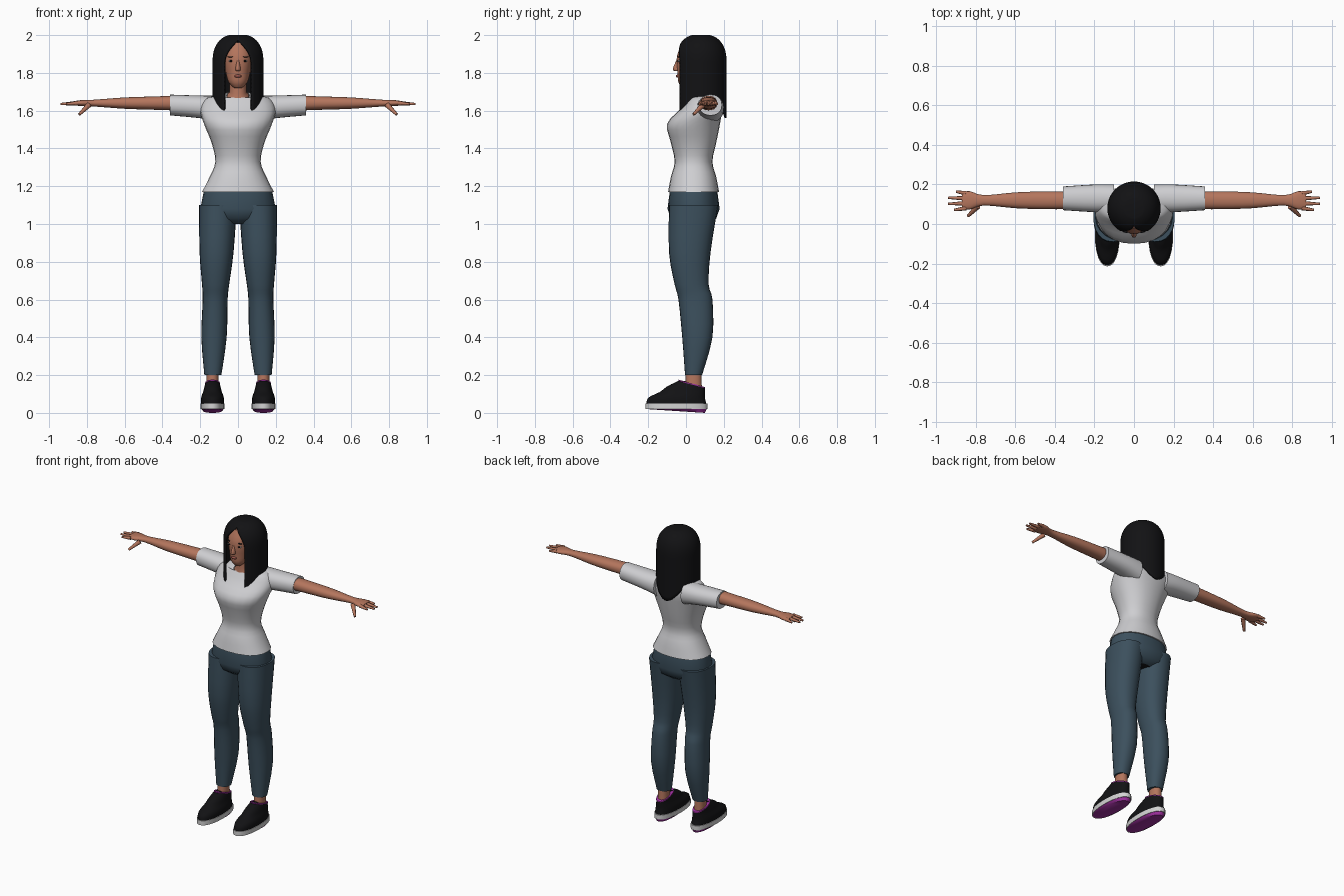
import bpy, bmesh, math
from mathutils import Matrix, Vector

cube = bpy.data.objects.get("Cube")
if cube:
    bpy.data.objects.remove(cube, do_unlink=True)


def material(name, red, green, blue):
    mat = bpy.data.materials.new(name)
    mat.use_nodes = True
    mat.diffuse_color = (red, green, blue, 1)
    shader = mat.node_tree.nodes["Principled BSDF"]
    shader.inputs["Base Color"].default_value = mat.diffuse_color
    shader.inputs["Roughness"].default_value = 0.8
    return mat


SKIN = material("skin", 0.46, 0.18, 0.11)
LIP = material("lip", 0.32, 0.09, 0.07)
BLACK = material("black", 0.006, 0.006, 0.007)
SHIRT = material("light_grey_cloth", 0.62, 0.62, 0.64)
DENIM = material("blue_denim", 0.045, 0.08, 0.11)
SOLE = material("white_rubber", 0.65, 0.65, 0.65)
PURPLE = material("purple_rubber", 0.36, 0.03, 0.36)


def finish(name, bm, mat, mirror=False):
    """Turn a bmesh into a smooth-shaded object, mirrored across x if asked."""
    bmesh.ops.recalc_face_normals(bm, faces=bm.faces)
    mesh = bpy.data.meshes.new(name)
    bm.to_mesh(mesh)
    bm.free()
    mesh.materials.append(mat)
    for face in mesh.polygons:
        face.use_smooth = True
    mesh.set_sharp_from_angle(angle=math.radians(60))
    ob = bpy.data.objects.new(name, mesh)
    bpy.context.collection.objects.link(ob)
    if mirror:
        ob.modifiers.new("mirror", 'MIRROR')
    return ob


def refine(rows, steps):
    """Pass a smooth spline through the rings."""
    padded = [rows[0], *rows, rows[-1]]
    for a, b, c, d in zip(padded, padded[1:], padded[2:], padded[3:]):
        for i in range(steps):
            t = i / steps
            bend = a * 2 - b * 5 + c * 4 - d
            twist = (b - c) * 3 + d - a
            yield b + ((c - a) * t + bend * t ** 2 + twist * t ** 3) / 2
    yield rows[-1]


def loft(name, mat, centre, rings, axis='Z', sides=24, steps=3, lean=0,
         mirror=False, open_top=False):
    """Skin rings of (position, radius, radius, optional shift and tilt)."""
    bm = bmesh.new()
    rows = [Vector((list(ring) + [0, 0])[:5]) for ring in rings]
    loops = []
    for pos, radius_a, radius_b, shift, tilt in refine(rows, steps):
        loop = []
        for i in range(sides):
            angle = math.tau * i / sides
            c, s = math.cos(angle), math.sin(angle)
            # Slightly squared oval
            a = centre[0] + lean * (pos - rows[0][0]) + radius_a * math.copysign(abs(c) ** 0.9, c)
            b = centre[1] + shift + radius_b * math.copysign(abs(s) ** 0.9, s)
            along = pos + tilt * s
            loop.append(bm.verts.new((a, b, along) if axis == 'Z' else (along, a, b)))
        loops.append(loop)
    for low, high in zip(loops, loops[1:]):
        for i in range(sides):
            bm.faces.new((low[i - 1], low[i], high[i], high[i - 1]))
    bm.faces.new(loops[0])
    if not open_top:
        bm.faces.new(loops[-1])
    return finish(name, bm, mat, mirror)


def digit(name, start, end, radius):
    """Tapered finger between two points."""
    start, end = Vector(start), Vector(end)
    path = end - start
    place = Matrix.Translation((start + end) / 2) @ path.to_track_quat('Z', 'Y').to_matrix().to_4x4()
    bm = bmesh.new()
    bmesh.ops.create_cone(bm, cap_ends=True, segments=8, radius1=radius,
                          radius2=radius / 2, depth=path.length, matrix=place)
    finish(name, bm, SKIN, mirror=True)


def blob(name, mat, centre, radii, mirror=False):
    bm = bmesh.new()
    place = Matrix.LocRotScale(Vector(centre), None, Vector(radii))
    bmesh.ops.create_uvsphere(bm, u_segments=12, v_segments=8, radius=1, matrix=place)
    finish(name, bm, mat, mirror)


# Shirt body, from hem up to the sloping neckline, and sleeves
loft("shirt_body", SHIRT, (0, .04), [
    (1.17, .19, .135), (1.25, .15, .12), (1.33, .12, .1), (1.43, .14, .12),
    (1.53, .18, .14), (1.61, .2, .11, .04), (1.67, .16, .08, .05),
    (1.68, .06, .06, .02, .03)], open_top=True)
loft("sleeves", SHIRT, (.13, 1.63), [
    (.1, .07, .07, -.02), (.2, .07, .06, -.01), (.36, .06, .055)], axis='X', mirror=True)

# Arms, palms, fingers and thumbs
loft("arms", SKIN, (.12, 1.64), [
    (.3, .045, .04), (.45, .045, .035), (.6, .04, .03), (.76, .026, .018),
    (.83, .046, .016), (.87, .04, .01)], axis='X', mirror=True)
for i, tip in enumerate((.91, .94, .94, .9)):
    y = .08 + .025 * i
    digit(f"finger_{i + 1}", (.85, y, 1.64), (tip, y + (i - 1.5) * .006, 1.635), .012)
digit("thumbs", (.79, .09, 1.63), (.84, .04, 1.58), .015)

# Trousers, with a dark patch underneath
loft("trouser_legs", DENIM, (.133, .04), [
    (.2, .045, .045), (.4, .067, .08, .02), (.6, .066, .09, .01), (.68, .072, .09, -.01),
    (.85, .09, .11, -.02), (1.1, .1, .13)], lean=-.03, mirror=True)
hips = loft("trouser_hips", DENIM, (0, .04), [
    (1, .06, .08), (1.03, .19, .12), (1.08, .2, .138), (1.18, .18, .125)], steps=1)
hips.data.materials.append(BLACK)
for face in hips.data.polygons:
    if face.normal.z < -.9:
        face.material_index = 1

# Ankles and shoes
FOOT = (.135, -.05)
loft("ankles", SKIN, (.135, .04), [(.1, .034, .045), (.25, .03, .04)], mirror=True)
loft("shoe_treads", PURPLE, FOOT, [(.01, .05, .15, 0, -.01), (.02, .06, .16)],
     steps=1, mirror=True)
loft("shoe_midsoles", SOLE, FOOT, [(.02, .063, .165), (.05, .063, .165)], steps=1, mirror=True)
loft("shoe_uppers", BLACK, FOOT, [
    (.04, .06, .16), (.08, .06, .15), (.11, .05, .12, .03), (.13, .045, .1, .05, -.01),
    (.15, .04, .07, .08, -.02)], mirror=True)
loft("shoe_collars", PURPLE, FOOT, [(z, .04, .07, .08, -.02) for z in (.15, .156)],
     steps=1, mirror=True)
loft("shoe_tongues", BLACK, (.135, -.02), [(.12, .035, .04), (.17, .025, .015)],
     mirror=True)

# Neck, head and face
loft("neck", SKIN, (0, .06), [
    (1.62, .06, .06, 0, .03), (1.68, .057, .055, 0, .03), (1.7, .045, .05, 0, .01),
    (1.77, .045, .05)])
loft("head", SKIN, (0, .05), [
    (1.72, .02, .02, -.05), (1.75, .05, .06, -.03), (1.8, .065, .085, -.01),
    (1.85, .075, .1), (1.9, .08, .105, .01), (1.96, .06, .08, .01)])
loft("nose", SKIN, (0, -.04), [(1.81, .01, .02), (1.82, .015, .03), (1.87, .006, .01)],
     sides=12)
blob("lips", LIP, (0, -.044, 1.783), (.02, .01, .008))
blob("eye_whites", SOLE, (.037, -.035, 1.863), (.015, .008, .005), mirror=True)
blob("irises", BLACK, (.037, -.04, 1.863), (.008, .006, .005), mirror=True)
blob("eyebrows", BLACK, (.038, -.037, 1.885), (.018, .008, .003), mirror=True)

# Long hair: a domed sheet wrapped round the head, open over the face
ROWS, COLUMNS, CROWN, RADIUS = 26, 48, 1.85, .13
bm = bmesh.new()
grid = []
for r in range(ROWS + 1):
    row = []
    for c in range(COLUMNS + 1):
        # Lower edge hangs longest at the back and in the two front locks
        side = abs(2 * c / COLUMNS - 1)
        low = 1.61 - .05 * math.cos(7 * side)
        z = 1.995 - (1.995 - low) * (r / ROWS) ** 1.6
        rise = max(z - CROWN, 0)
        radius = RADIUS * (1 - (rise / .15) ** 2.5) ** .4
        gap = max(.07 * (1 - (rise / .12) ** 2), 0)
        start = math.asin(gap / radius)
        angle = start + (math.tau - 2 * start) * c / COLUMNS
        row.append(bm.verts.new((radius * math.sin(angle), .08 - radius * math.cos(angle), z)))
    grid.append(row)
for upper, lower in zip(grid, grid[1:]):
    for c in range(COLUMNS):
        bm.faces.new((upper[c], upper[c + 1], lower[c + 1], lower[c]))
bm.faces.new(grid[0])
bmesh.ops.remove_doubles(bm, verts=bm.verts, dist=.0004)
hair = finish("hair", bm, BLACK)
thickness = hair.modifiers.new("thickness", 'SOLIDIFY')
thickness.thickness = .01
thickness.offset = 0
